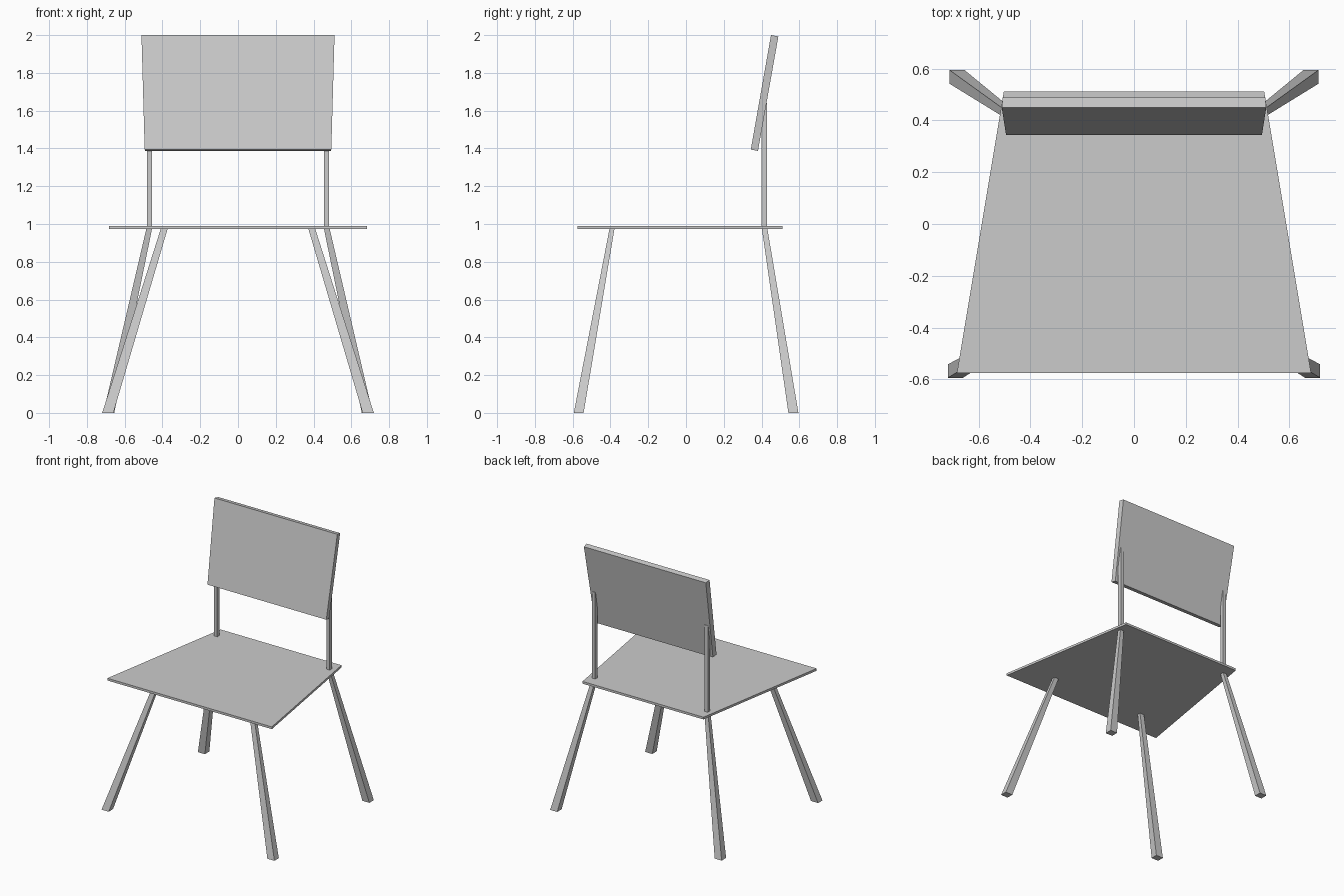
import bpy, bmesh

if "Cube" in bpy.data.objects:
    bpy.data.objects.remove(bpy.data.objects["Cube"])


def loft(name, bottom, top):
    """Solid between two four-cornered rings (same winding)."""
    bm = bmesh.new()
    a = [bm.verts.new(p) for p in bottom]
    b = [bm.verts.new(p) for p in top]
    bm.faces.new(a[::-1])
    bm.faces.new(b)
    for i in range(4):
        j = (i + 1) % 4
        bm.faces.new((a[i], a[j], b[j], b[i]))
    bmesh.ops.recalc_face_normals(bm, faces=bm.faces)
    mesh = bpy.data.meshes.new(name)
    bm.to_mesh(mesh)
    bm.free()
    obj = bpy.data.objects.new(name, mesh)
    bpy.context.collection.objects.link(obj)
    return obj


def rect(x0, x1, y0, y1, z):
    return [(x0, y0, z), (x1, y0, z), (x1, y1, z), (x0, y1, z)]


def trapezoid(front, back, y0, y1, z0, z1):
    return [(-front, y0, z0), (front, y0, z0), (back, y1, z1), (-back, y1, z1)]


def mirrored(obj):
    obj.modifiers.new("mirror", 'MIRROR').use_axis[0] = True
    return obj


# Seat: thin board, wider at the front
loft("seat",
     trapezoid(0.684, 0.503, -0.575, 0.511, 0.973, 0.973),
     trapezoid(0.684, 0.503, -0.575, 0.511, 0.99, 0.99))

# Backrest: board leaning back, slightly wider at the top
loft("backrest",
     trapezoid(0.494, 0.491, 0.343, 0.381, 1.394, 1.387),
     trapezoid(0.511, 0.507, 0.450, 0.489, 2.0, 1.993))

# Tapered splayed legs, and the upright posts above the rear pair
mirrored(loft("front_leg",
              rect(0.66, 0.719, -0.594, -0.542, 0),
              rect(0.371, 0.407, -0.404, -0.378, 0.98)))
mirrored(loft("rear_leg",
              rect(0.655, 0.713, 0.542, 0.595, 0),
              rect(0.454, 0.484, 0.401, 0.43, 0.98)))
mirrored(loft("back_post",
              rect(0.454, 0.482, 0.401, 0.43, 0.98),
              rect(0.454, 0.482, 0.401, 0.43, 1.64)))
